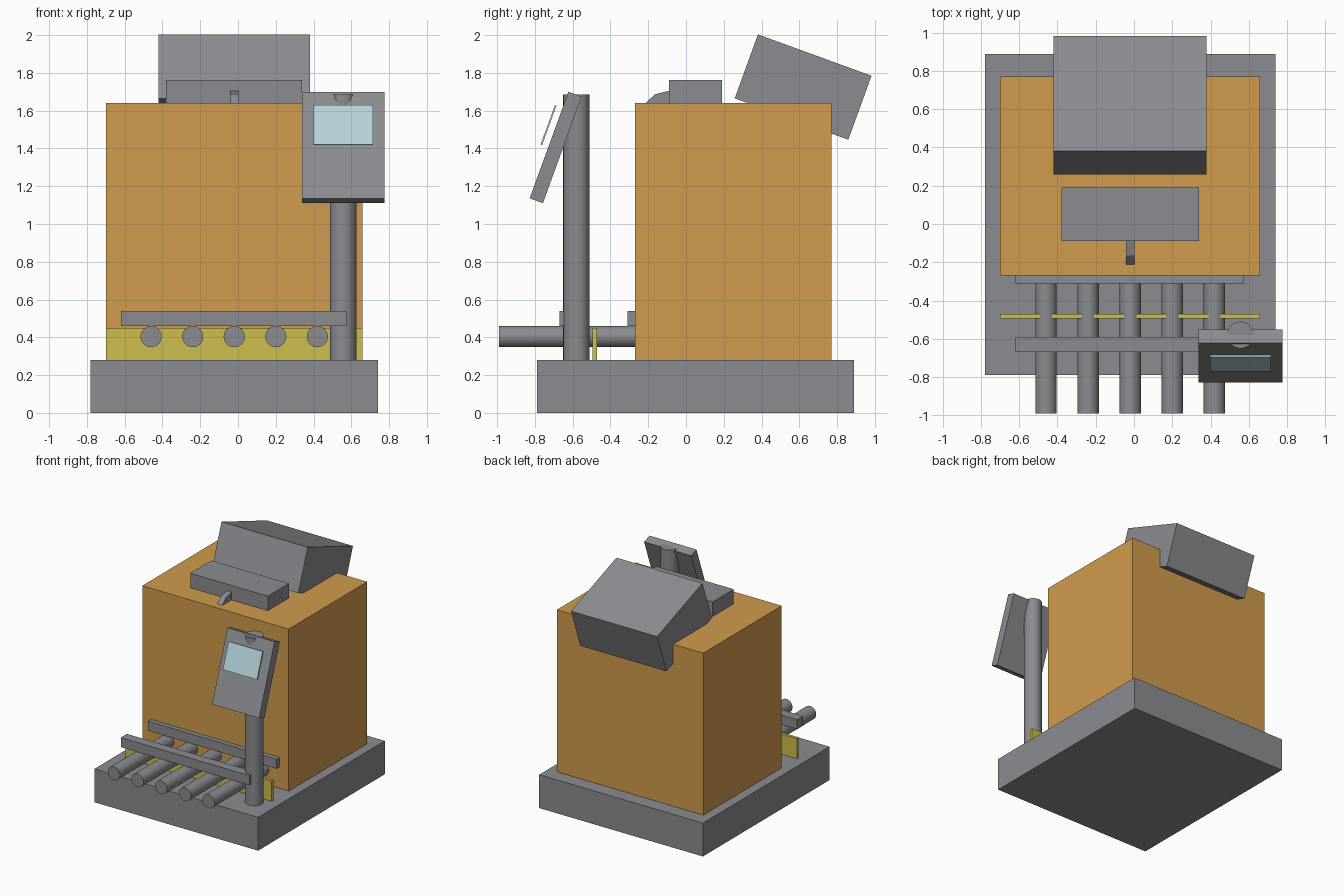
import bpy, bmesh, math
from mathutils import Matrix, Vector

cube = bpy.data.objects.get("Cube")
if cube:
    bpy.data.objects.remove(cube, do_unlink=True)


def material(name, rgb):
    m = bpy.data.materials.new(name)
    m.use_nodes = True
    m.diffuse_color = (*rgb, 1)
    m.node_tree.nodes["Principled BSDF"].inputs["Base Color"].default_value = (*rgb, 1)
    return m


GREY = material("machine grey", (0.26, 0.265, 0.28))
ORANGE = material("housing orange", (0.64, 0.33, 0.075))
YELLOW = material("guard yellow", (0.61, 0.51, 0.075))
GLASS = material("screen pale blue", (0.47, 0.67, 0.71))
TILT = math.radians(-20)


def finish(name, bm, mat, smooth=False):
    bmesh.ops.recalc_face_normals(bm, faces=bm.faces)
    mesh = bpy.data.meshes.new(name)
    bm.to_mesh(mesh)
    bm.free()
    mesh.materials.append(mat)
    ob = bpy.data.objects.new(name, mesh)
    bpy.context.collection.objects.link(ob)
    if smooth:
        mesh.shade_smooth()
        mesh.set_sharp_from_angle(angle=math.radians(35))
    return ob


def block(name, centre, size, mat, tilt=0):
    bm = bmesh.new()
    bmesh.ops.create_cube(bm, size=1)
    bm.transform(Matrix.Diagonal((*size, 1)))
    ob = finish(name, bm, mat)
    ob.location = centre
    ob.rotation_euler.x = tilt
    return ob


def box(name, low, high, mat):
    low, high = Vector(low), Vector(high)
    return block(name, (low + high) / 2, high - low, mat)


def rod(name, centre, radius, length, mat, turn=0):
    bm = bmesh.new()
    bmesh.ops.create_cone(bm, cap_ends=True, segments=32, radius1=radius,
                          radius2=radius, depth=length)
    ob = finish(name, bm, mat, smooth=True)
    ob.location = centre
    ob.rotation_euler.x = turn
    return ob


def prism(name, profile, x0, x1, mat):
    bm = bmesh.new()
    face = bm.faces.new([bm.verts.new((x0, y, z)) for y, z in profile])
    out = bmesh.ops.extrude_face_region(bm, geom=[face])
    moved = [v for v in out["geom"] if isinstance(v, bmesh.types.BMVert)]
    bmesh.ops.translate(bm, verts=moved, vec=(x1 - x0, 0, 0))
    return finish(name, bm, mat)


# Plinth and main housing
box("base", (-0.78, -0.79, 0), (0.74, 0.89, 0.28), GREY)
box("housing", (-0.70, -0.27, 0.28), (0.66, 0.77, 1.64), ORANGE)

# Units on the roof
block("tilted_hood", (-0.02, 0.62, 1.725), (0.80, 0.64, 0.36), GREY, TILT)
box("roof_unit", (-0.38, -0.09, 1.64), (0.34, 0.19, 1.762), GREY)
prism("roof_spout", [(-0.09, 1.64), (-0.09, 1.705), (-0.165, 1.687), (-0.213, 1.64)],
      -0.043, 0.003, GREY)

# Roller feed with its rails and the upright guard strip
for i in range(5):
    rod(f"roller_{i + 1}", (-0.46 + 0.22 * i, -0.625, 0.404), 0.056, 0.73, GREY, math.pi / 2)
for name, y in (("front_rail", -0.63), ("rear_rail", -0.27)):
    block(name, (-0.022, y, 0.50), (1.195, 0.08, 0.08), GREY)
box("guard_strip", (-0.70, -0.495, 0.28), (0.66, -0.47, 0.45), YELLOW)

# Control panel on its post
rod("panel_post", (0.557, -0.58, 0.982), 0.07, 1.405, GREY)
block("control_panel", (0.557, -0.69, 1.405), (0.437, 0.075, 0.60), GREY, TILT)
block("screen", (0.557, -0.728, 1.523), (0.317, 0.009, 0.222), GLASS, TILT)
